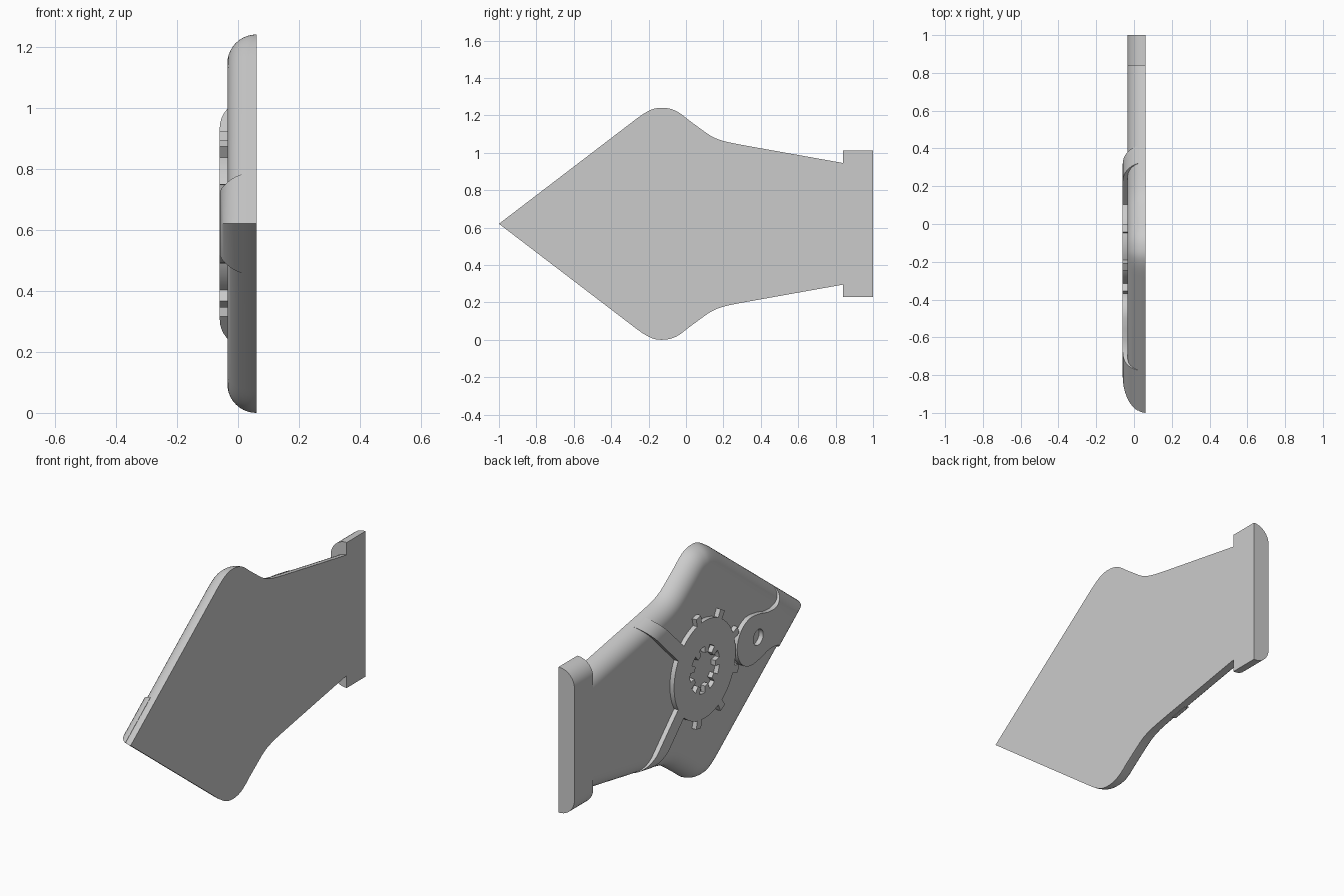
import bpy, bmesh, math
from mathutils import Vector
from mathutils.geometry import interpolate_bezier

cube = bpy.data.objects.get("Cube")
if cube:
    bpy.data.objects.remove(cube, do_unlink=True)

grey = bpy.data.materials.new("plain grey")
grey.use_nodes = True
grey.diffuse_color = (0.6, 0.6, 0.6, 1)
grey.node_tree.nodes["Principled BSDF"].inputs["Base Color"].default_value = (0.6, 0.6, 0.6, 1)

MID = 0.62      # height of the symmetry line
BACK = 0.06     # flat side
TAIL = 0.84     # where the end bar starts


def finish(name, bm):
    bmesh.ops.recalc_face_normals(bm, faces=bm.faces)
    mesh = bpy.data.meshes.new(name)
    bm.to_mesh(mesh)
    bm.free()
    mesh.materials.append(grey)
    ob = bpy.data.objects.new(name, mesh)
    bpy.context.collection.objects.link(ob)
    return ob


def prism(name, points, sweep):
    bm = bmesh.new()
    face = bm.faces.new([bm.verts.new(p) for p in points])
    out = bmesh.ops.extrude_face_region(bm, geom=[face])
    moved = [v for v in out["geom"] if isinstance(v, bmesh.types.BMVert)]
    bmesh.ops.translate(bm, vec=sweep, verts=moved)
    return finish(name, bm)


def mask(name, outline):
    return prism(name, [(-0.2, y, MID + z) for y, z in outline], (0.22, 0, 0))


def boolean(ob, tool, operation):
    mod = ob.modifiers.new("cut", "BOOLEAN")
    mod.operation, mod.object, mod.solver = operation, tool, "EXACT"
    graph = bpy.context.evaluated_depsgraph_get()
    mesh = bpy.data.meshes.new_from_object(ob.evaluated_get(graph))
    ob.modifiers.clear()
    ob.data = mesh
    bpy.data.objects.remove(tool, do_unlink=True)


def smooth(ob):
    bpy.ops.object.select_all(action="DESELECT")
    ob.select_set(True)
    bpy.context.view_layer.objects.active = ob
    bpy.ops.object.shade_smooth_by_angle(angle=math.radians(30))


# Upper half of the nib outline, from the tip to the tail
def curve(*pts):
    return [p.to_2d() for p in interpolate_bezier(*[Vector((*p, 0)) for p in pts], 12)]


half = [Vector((-1, 0))]
half += curve((-0.28, 0.55), (-0.2, 0.612), (-0.17, 0.62), (-0.13, 0.62))
half += curve((-0.13, 0.62), (-0.07, 0.62), (-0.04, 0.6), (0.01, 0.558))[1:]
half += curve((0.1, 0.492), (0.16, 0.448), (0.2, 0.44), (0.32, 0.418))
half += [Vector((TAIL, 0.325))]


def inset(d):
    """Move the half outline inwards by d, keeping the tip on the axis and the tail flat."""
    result = []
    for i, p in enumerate(half):
        a = (p - half[max(i - 1, 0)]).normalized()
        b = (half[min(i + 1, len(half) - 1)] - p).normalized()
        if i == 0:
            result.append(p + Vector((d / b.y, 0)))
        elif i == len(half) - 1:
            result.append(p - Vector((0, d / a.x)))
        else:
            n = Vector((a.y + b.y, -a.x - b.x)).normalized()
            result.append(p + n * d / n.dot(Vector((a.y, -a.x))))
    return result


def nib(name, r, steps=10):
    """Nib slab with a quarter-round edge as deep as the slab."""
    bm = bmesh.new()
    rings = []
    for k in range(steps + 1):
        t = math.pi / 2 * k / steps
        pts = inset(r * (1 - math.cos(t)))
        loop = pts + [Vector((p.x, -p.y)) for p in reversed(pts[1:])]
        rings.append([bm.verts.new((BACK - r * math.sin(t), p.x, MID + p.y)) for p in loop])
    count = len(rings[0])
    for low, high in zip(rings, rings[1:]):
        for i in range(count):
            j = (i + 1) % count
            bm.faces.new((low[i], low[j], high[j], high[i]))
    bm.faces.new(rings[0])
    bm.faces.new(rings[-1])
    return finish(name, bm)


smooth(nib("nib_body", 0.095))

# End bar with rounded upper and lower edges
bar_half, bar_r = 0.392, 0.09
arc = [(BACK - 0.095 + bar_r * (1 - math.sin(t)), bar_half - bar_r * (1 - math.cos(t)))
       for t in [math.pi / 2 * k / 10 for k in range(11)]]
section = [(BACK, bar_half)] + arc
section += [(x, -z) for x, z in reversed(section)]
smooth(prism("end_bar", [(x, TAIL, MID + z) for x, z in section], (0, 1 - TAIL, 0)))


# Toothed circle outline, teeth pointing out or in
def gear(cy, r, tooth_r, width, teeth):
    spots = [(a, r) for a in range(0, 360, 5)
             if all(abs(a - t) > width for t in teeth)]
    for t in teeth:
        spots += [(t - width, r), (t - width, tooth_r), (t + width, tooth_r), (t + width, r)]
    spots.sort(key=lambda s: s[0])
    return [(cy + q * math.cos(math.radians(a)), q * math.sin(math.radians(a))) for a, q in spots]


# Raised gear with two diagonal arms and a toothed hole
CY = -0.075
shape = mask("gear_mask", gear(CY, 0.262, 0.305, 4, range(80, 281, 40)))
for side in (1, -1):
    arm = [(0.05, 0.03), (0.05, 0.14), (0.6, 0.69), (0.6, 0.58)]
    boolean(shape, mask("arm_mask", [(y, side * z) for y, z in arm]), "UNION")
hole = prism("hole_cutter", [(-0.3, y, MID + z) for y, z in
                             gear(CY, 0.125, 0.09, 9, range(20, 360, 40))], (0.5, 0, 0))
boolean(shape, hole, "DIFFERENCE")
emblem = nib("gear_emblem", 0.12)
boolean(emblem, shape, "INTERSECT")
smooth(emblem)

# Raised tip with a rounded eyelet
side = [(-0.48 + 0.13 * math.cos(t), 0.13 * math.sin(t))
        for t in [math.pi * k / 20 for k in range(1, 12)]]
side += [(-0.56, 0.118), (-0.61, 0.103), (-0.66, 0.1), (-0.7, 0.108),
         (-0.74, 0.13), (-0.78, 0.17), (-0.8, 0.22), (-1.1, 0.22)]
tip = mask("tip_mask", [(-0.35, 0)] + side + [(y, -z) for y, z in reversed(side)])
eyelet = prism("eyelet_cutter", [(-0.3, y, MID + z) for y, z in
                                 gear(-0.53, 0.042, 0, 0, [])], (0.5, 0, 0))
boolean(tip, eyelet, "DIFFERENCE")
tip_plate = nib("tip_plate", 0.12)
boolean(tip_plate, tip, "INTERSECT")
smooth(tip_plate)
